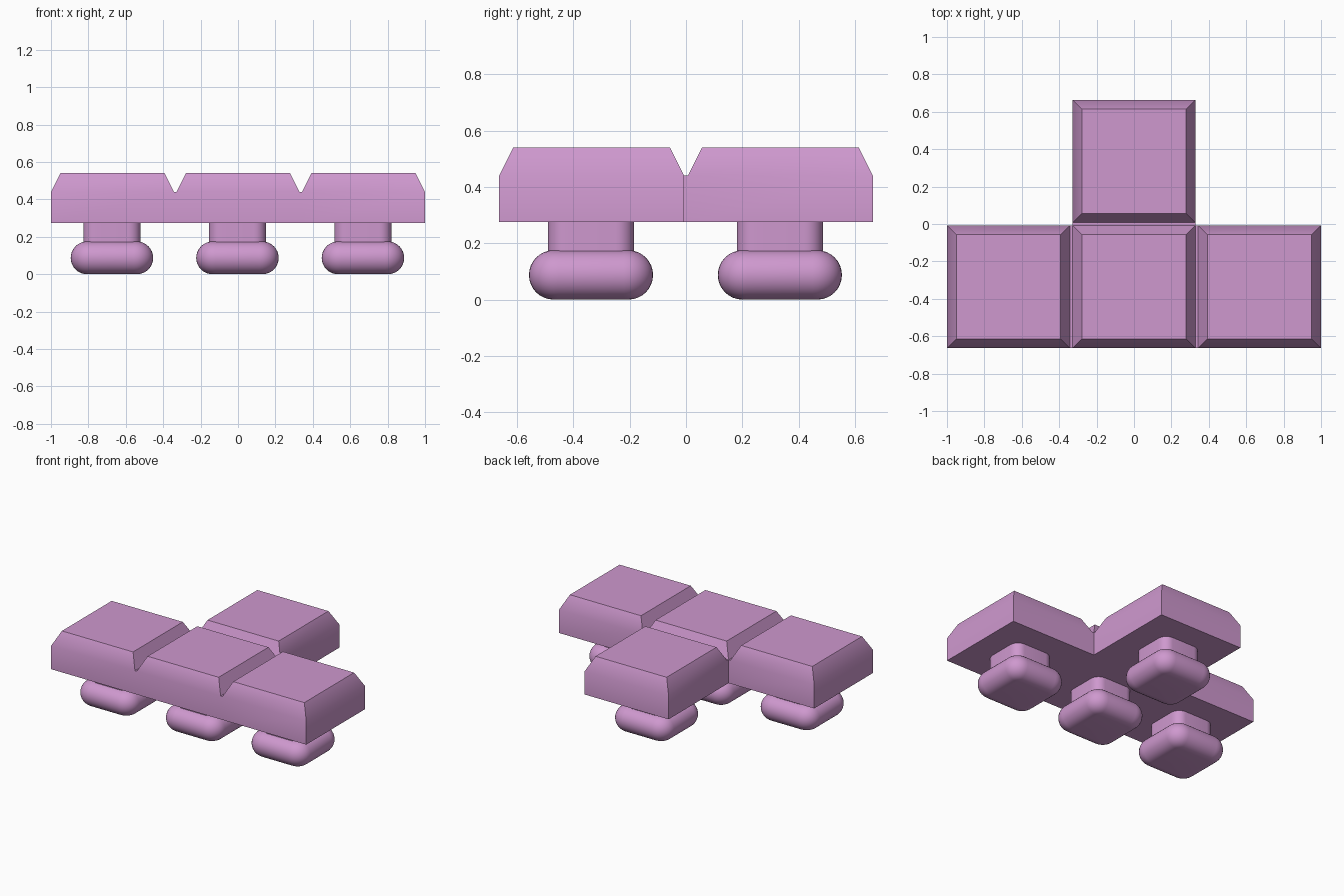
import bpy, bmesh, math

if "Cube" in bpy.data.objects:
    bpy.data.objects.remove(bpy.data.objects["Cube"])

W, P = 0.657, 0.671          # tile width and spacing
H = W / 2
Z0, Z1, Z2 = 0.275, 0.44, 0.54
INSET = 0.05
TILES = [(-P, -P / 2), (0, -P / 2), (P, -P / 2), (0, P / 2)]

mat = bpy.data.materials.new("orchid purple")
mat.diffuse_color = (0.62, 0.315, 0.62, 1)
mat.use_nodes = True
mat.node_tree.nodes["Principled BSDF"].inputs["Base Color"].default_value = mat.diffuse_color


def finish(bm, name, angle=30):
    bmesh.ops.remove_doubles(bm, verts=bm.verts, dist=0.0005)
    bmesh.ops.recalc_face_normals(bm, faces=bm.faces)
    me = bpy.data.meshes.new(name)
    bm.to_mesh(me)
    bm.free()
    ob = bpy.data.objects.new(name, me)
    bpy.context.collection.objects.link(ob)
    me.materials.append(mat)
    bpy.ops.object.select_all(action='DESELECT')
    ob.select_set(True)
    bpy.context.view_layer.objects.active = ob
    bpy.ops.object.shade_smooth_by_angle(angle=math.radians(angle))
    return ob


def face(bm, pts):
    bm.faces.new([bm.verts.new(p) for p in pts])


def square(cx, cy, hx, hy, z):
    return [(cx - hx, cy - hy, z), (cx + hx, cy - hy, z),
            (cx + hx, cy + hy, z), (cx - hx, cy + hy, z)]


# Body: four chamfered tiles joined into one T-shaped slab
bm = bmesh.new()
sides = [(0, -1), (1, 0), (0, 1), (-1, 0)]
for cx, cy in TILES:
    low, mid = square(cx, cy, H, H, Z0), square(cx, cy, H, H, Z1)
    top = square(cx, cy, H - INSET, H - INSET, Z2)
    face(bm, top)
    face(bm, low)
    for i, (dx, dy) in enumerate(sides):
        j = (i + 1) % 4
        face(bm, [mid[i], mid[j], top[j], top[i]])
        joined = any(abs(cx + dx * P - x) < 0.01 and abs(cy + dy * P - y) < 0.01
                     for x, y in TILES)
        if not joined:
            face(bm, [low[i], low[j], mid[j], mid[i]])

# Narrow groove floors between neighbouring tiles
G = (P - W) / 2
for cx, cy, hx, hy in [(-P / 2, -P / 2, G, H), (P / 2, -P / 2, G, H), (0, 0, H, G)]:
    low, mid = square(cx, cy, hx, hy, Z0), square(cx, cy, hx, hy, Z1)
    face(bm, low)
    face(bm, mid)
    for i in ((0, 2) if hx < hy else (1, 3)):
        j = (i + 1) % 4
        face(bm, [low[i], low[j], mid[j], mid[i]])
finish(bm, "tile_body")


def rounded_square(half, r, z, n=8):
    pts = []
    for q in range(4):
        a0 = q * math.pi / 2
        sx = 1 if q in (0, 3) else -1
        sy = 1 if q < 2 else -1
        for k in range(n + 1):
            a = a0 + k / n * math.pi / 2
            pts.append((sx * (half - r) + r * math.cos(a),
                        sy * (half - r) + r * math.sin(a), z))
    return pts


def loft(name, rings, cx, cy):
    bm = bmesh.new()
    vr = [[bm.verts.new((x + cx, y + cy, z)) for x, y, z in ring] for ring in rings]
    for a, b in zip(vr, vr[1:]):
        for i in range(len(a)):
            j = (i + 1) % len(a)
            bm.faces.new((a[i], a[j], b[j], b[i]))
    bm.faces.new(vr[0])
    bm.faces.new(vr[-1])
    return finish(bm, name, 35)


# Feet: a short rounded post over a pillow-shaped pad
R = 0.0875
for n, (cx, cy) in enumerate(TILES, 1):
    cx, cy = cx - 0.003, cy - 0.002
    loft(f"foot_post_{n}", [rounded_square(0.153, 0.065, z) for z in (0.1, Z0 + 0.005)],
         cx, cy)
    rings = []
    for k in range(17):
        a = -math.pi / 2 + k / 16 * math.pi
        grow = R * math.cos(a)
        rings.append(rounded_square(0.133 + grow, 0.016 + grow, R + R * math.sin(a)))
    loft(f"foot_pad_{n}", rings, cx, cy)
